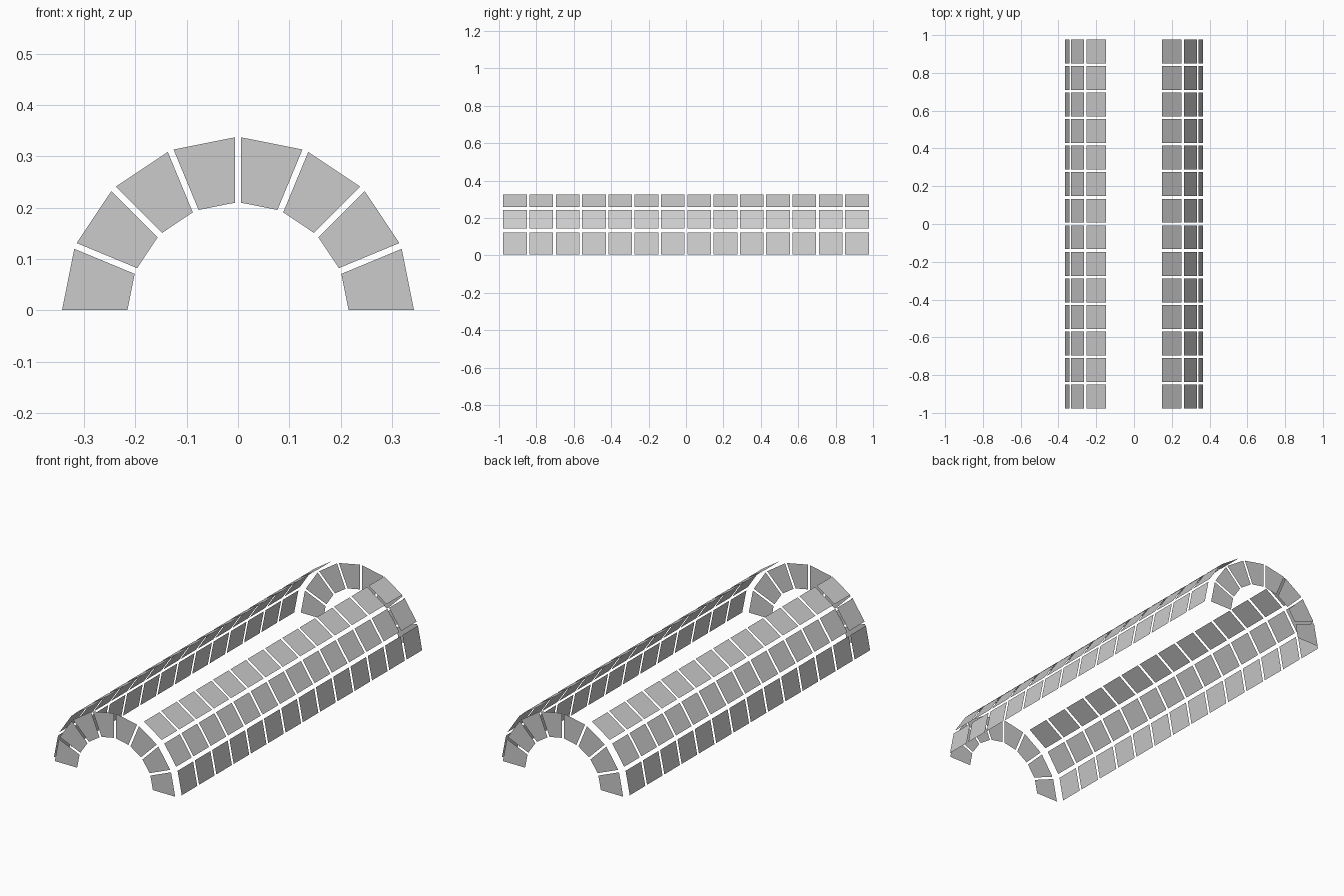
import bpy
from math import sin, cos, radians, pi

if "Cube" in bpy.data.objects:
    bpy.data.objects.remove(bpy.data.objects["Cube"])

ZC = -0.006            # arch centre height
STEP = radians(22.5)   # one arch segment
ROWS = 14
PITCH, TILE = 0.1406, 0.1265
APOTHEM, HALF = 0.359, 0.061


def make_object(name, quads):
    verts, faces = [], []
    for q in quads:
        faces.append(tuple(range(len(verts), len(verts) + 4)))
        verts += q
    me = bpy.data.meshes.new(name)
    me.from_pydata(verts, [], faces)
    ob = bpy.data.objects.new(name, me)
    bpy.context.collection.objects.link(ob)
    return ob


def turn(r, t, a, y):
    """Point at radial r and tangential t, turned by angle a around the arch."""
    return (r * cos(a) - t * sin(a), y, r * sin(a) + t * cos(a) + ZC)


# End arches: eight flat wedge panels each
outer, inner, gap = 0.3375, 0.2125, 0.0061
def half_width(r):
    return r * sin(STEP / 2) / cos(STEP / 2) - gap / cos(STEP / 2)

for name, y in (("front_arch", -1.0), ("back_arch", 1.0)):
    panels = []
    for k in range(8):
        a = (k + 0.5) * STEP
        ho, hi = half_width(outer), half_width(inner)
        q = [turn(outer, -ho, a, y), turn(outer, ho, a, y),
             turn(inner, hi, a, y), turn(inner, -hi, a, y)]
        panels.append(q[::-1] if y > 0 else q)
    # wind so the normals point away from the tunnel
    if panels:
        make_object(name, [p[::-1] for p in panels])

# Side walls: three tilted bands of flat tiles, the crown left open
for name, bands in (("right_tiles", (0, 1, 2)), ("left_tiles", (5, 6, 7))):
    tiles = []
    for k in bands:
        a = (k + 0.5) * STEP
        for i in range(ROWS):
            yc = (i - (ROWS - 1) / 2) * PITCH
            y0, y1 = yc - TILE / 2, yc + TILE / 2
            tiles.append([turn(APOTHEM, -HALF, a, y0), turn(APOTHEM, -HALF, a, y1),
                          turn(APOTHEM, HALF, a, y1), turn(APOTHEM, HALF, a, y0)])
    make_object(name, tiles)

# Face every panel outward
for ob in bpy.context.collection.objects:
    me = ob.data
    me.update()
    for p in me.polygons:
        c, n = p.center, p.normal
        out = n.y * c.y if "arch" in ob.name else n.x * c.x + n.z * c.z
        if out < 0:
            p.flip()
    me.update()
